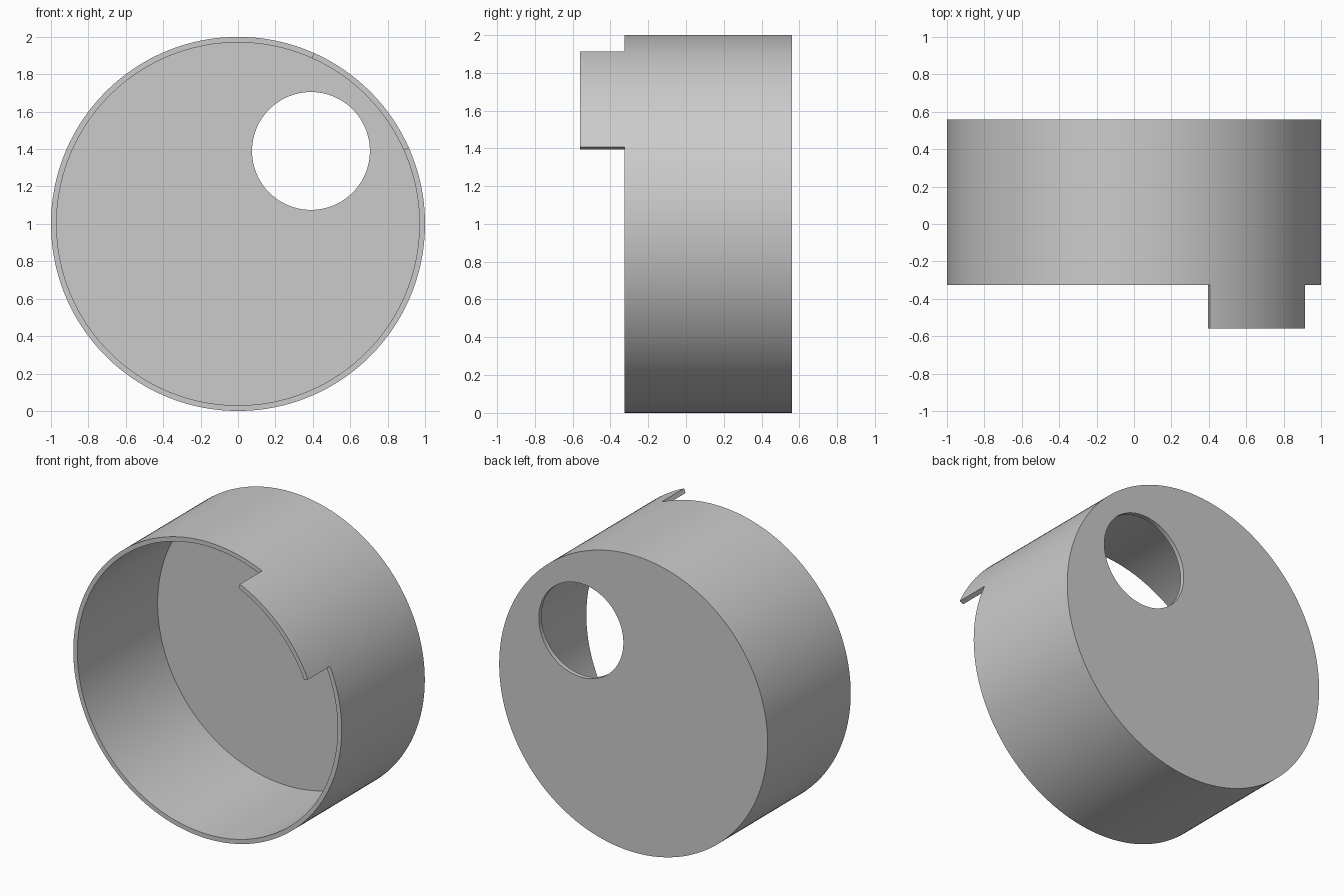
import bpy, bmesh, math

cube = bpy.data.objects.get("Cube")
if cube:
    bpy.data.objects.remove(cube)

SEGMENTS = 180
FRONT, BACK, WALL = -0.325, 0.56, 0.03
TAB_LENGTH = 0.235
TAB_START, TAB_END = 24, 66  # degrees from +x towards +z

# Plain grey material
grey = bpy.data.materials.new("light_grey")
grey.use_nodes = True
colour = (0.6, 0.6, 0.6, 1)
grey.diffuse_color = colour
grey.node_tree.nodes["Principled BSDF"].inputs["Base Color"].default_value = colour

bm = bmesh.new()


def ring(radius, y, cx=0.0, cz=1.0):
    """Circle of vertices around an axis parallel to y."""
    angles = [2 * math.pi * i / SEGMENTS for i in range(SEGMENTS)]
    return [bm.verts.new((cx + radius * math.cos(a), y, cz + radius * math.sin(a)))
            for a in angles]


def bridge(a, b):
    """Quads between two rings."""
    return [bm.faces.new((a[i], a[i - SEGMENTS + 1], b[i - SEGMENTS + 1], b[i]))
            for i in range(SEGMENTS)]


# Cup: outer wall, end plate with off-centre hole, inner wall
hole = dict(radius=0.315, cx=0.39, cz=1.39)
rings = [
    ring(1.0, FRONT),
    ring(1.0, BACK),
    ring(y=BACK, **hole),
    ring(y=BACK - WALL, **hole),
    ring(1.0 - WALL, BACK - WALL),
    ring(1.0 - WALL, FRONT),
]
for a, b in zip(rings, rings[1:]):
    bridge(a, b)
rim = bridge(rings[-1], rings[0])

# Tab: a sector of the rim pulled forward
step = 360 / SEGMENTS
sector = rim[round(TAB_START / step):round(TAB_END / step)]
result = bmesh.ops.extrude_face_region(bm, geom=sector)
moved = [g for g in result["geom"] if isinstance(g, bmesh.types.BMVert)]
bmesh.ops.translate(bm, verts=moved, vec=(0, -TAB_LENGTH, 0))
leftover = [f for f in sector if f.is_valid]
if leftover:
    bmesh.ops.delete(bm, geom=leftover, context="FACES_ONLY")

bmesh.ops.recalc_face_normals(bm, faces=bm.faces)
mesh = bpy.data.meshes.new("round_cap")
bm.to_mesh(mesh)
bm.free()
mesh.materials.append(grey)

cap = bpy.data.objects.new("round_cap", mesh)
bpy.context.collection.objects.link(cap)
bpy.ops.object.select_all(action="DESELECT")
cap.select_set(True)
bpy.context.view_layer.objects.active = cap
bpy.ops.object.shade_smooth_by_angle(angle=math.radians(30))
